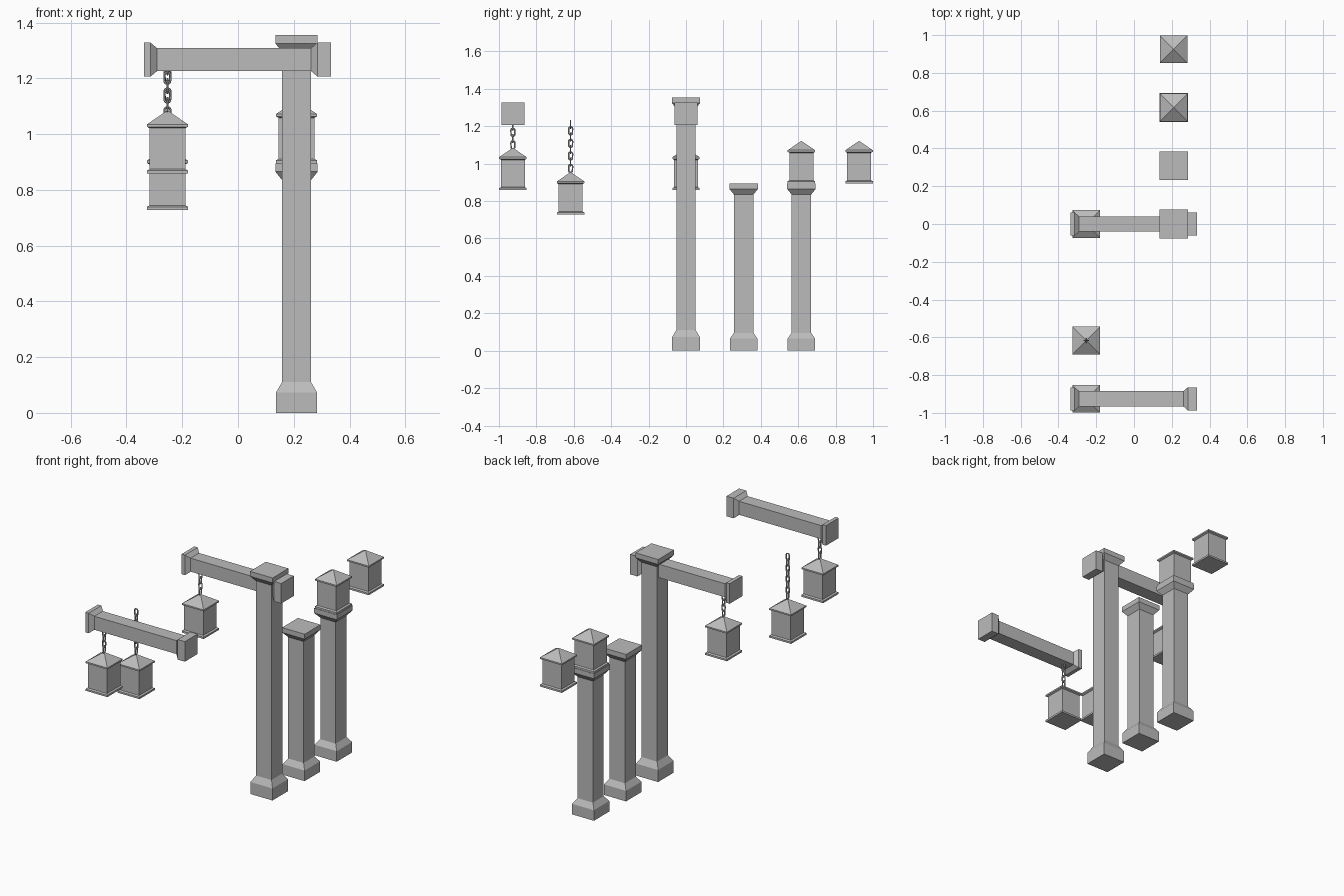
import bpy, bmesh, math
from mathutils import Matrix, Vector

cube = bpy.data.objects.get("Cube")
if cube:
    bpy.data.objects.remove(cube, do_unlink=True)

stone = bpy.data.materials.new("plain_grey")
stone.use_nodes = True
GREY = (0.5, 0.5, 0.5, 1)
stone.diffuse_color = GREY
stone.node_tree.nodes["Principled BSDF"].inputs["Base Color"].default_value = GREY


def finish(name, bm, location, turn=None):
    bmesh.ops.recalc_face_normals(bm, faces=bm.faces)
    if turn:
        bm.transform(turn)
    mesh = bpy.data.meshes.new(name)
    bm.to_mesh(mesh)
    bm.free()
    mesh.materials.append(stone)
    obj = bpy.data.objects.new(name, mesh)
    obj.location = location
    bpy.context.collection.objects.link(obj)
    return obj


def square_loft(name, profile, location, turn=None, squash=1):
    """Stack square rings of (half width, height); a zero width makes a point."""
    bm = bmesh.new()
    rings = []
    for half, z in profile:
        corners = [(-1, -1), (1, -1), (1, 1), (-1, 1)]
        if half == 0:
            rings.append([bm.verts.new((0, 0, z))] * 4)
        else:
            rings.append([bm.verts.new((x * half, y * half * squash, z)) for x, y in corners])
    for low, high in zip(rings, rings[1:]):
        for i in range(4):
            j = (i + 1) % 4
            quad = [low[i], low[j], high[j], high[i]]
            bm.faces.new(list(dict.fromkeys(quad)))
    for ring in (rings[0], rings[-1]):
        if ring[0] is not ring[1]:
            bm.faces.new(ring)
    return finish(name, bm, location, turn)


POST_X, HANG_X = 0.21, -0.253
STEP = 0.3085


def post(name, y, height, base, foot):
    square_loft(name, [(0.074, 0), (0.074, base), (0.052, foot), (0.052, height - 0.06),
                       (0.076, height - 0.03), (0.076, height)], (POST_X, y, 0))


def lantern(name, x, y, z):
    # base plate, box, flared eave and pyramid roof
    square_loft(name, [(0.0735, 0), (0.0735, 0.011), (0.064, 0.016), (0.064, 0.163),
                       (0.0735, 0.168), (0.0735, 0.177), (0, 0.227)], (x, y, z))


def beam(name, y):
    # lofted along x, with a flared block on each end
    turn = Matrix.Rotation(math.radians(90), 4, 'Y')
    square_loft(name, [(0.061, -0.337), (0.061, -0.314), (0.041, -0.29), (0.041, 0.262),
                       (0.061, 0.285), (0.061, 0.333)], (0, y, 1.267), turn)


def chain(name, y, z, count):
    # interlocked oval links, each turned a quarter from the last
    for n in range(count):
        bm = bmesh.new()
        rows = []
        for i in range(16):
            a = math.tau * i / 16
            out = Vector((0, math.cos(a), math.sin(a)))
            centre = Vector((0, 0.0105 * out.y, 0.0105 * out.z + math.copysign(0.0105, out.z + 1e-6)))
            row = []
            for k in range(6):
                b = math.tau * k / 6
                row.append(bm.verts.new(centre + 0.004 * (out * math.cos(b) + Vector((math.sin(b), 0, 0)))))
            rows.append(row)
        for i in range(16):
            for k in range(6):
                p, q, m = rows[i], rows[(i + 1) % 16], (k + 1) % 6
                bm.faces.new((p[k], q[k], q[m], p[m]))
        turn = Matrix.Rotation(math.radians(90 * (n % 2)), 4, 'Z')
        finish(f"{name}_link_{n + 1}", bm, (HANG_X, y, z + 0.023 + 0.0335 * n), turn)


# Posts
post("tall_post", 0, 1.355, 0.073, 0.11)
post("short_post", STEP, 0.895, 0.064, 0.096)
post("lantern_post", 2 * STEP, 0.895, 0.064, 0.096)

# Standing lanterns
lantern("post_lantern", POST_X, 2 * STEP, 0.895)
lantern("loose_lantern", POST_X, 3 * STEP, 0.895)

# Beams with hanging lanterns
for label, y in (("post", 0), ("loose", -3 * STEP)):
    beam(f"{label}_beam", y)
    chain(f"{label}_beam_chain", y, 1.078, 5)
    lantern(f"{label}_beam_lantern", HANG_X, y, 0.858)

# Lantern on a free chain
chain("free_chain", -2 * STEP, 0.952, 8)
lantern("free_chain_lantern", HANG_X, -2 * STEP, 0.728)
